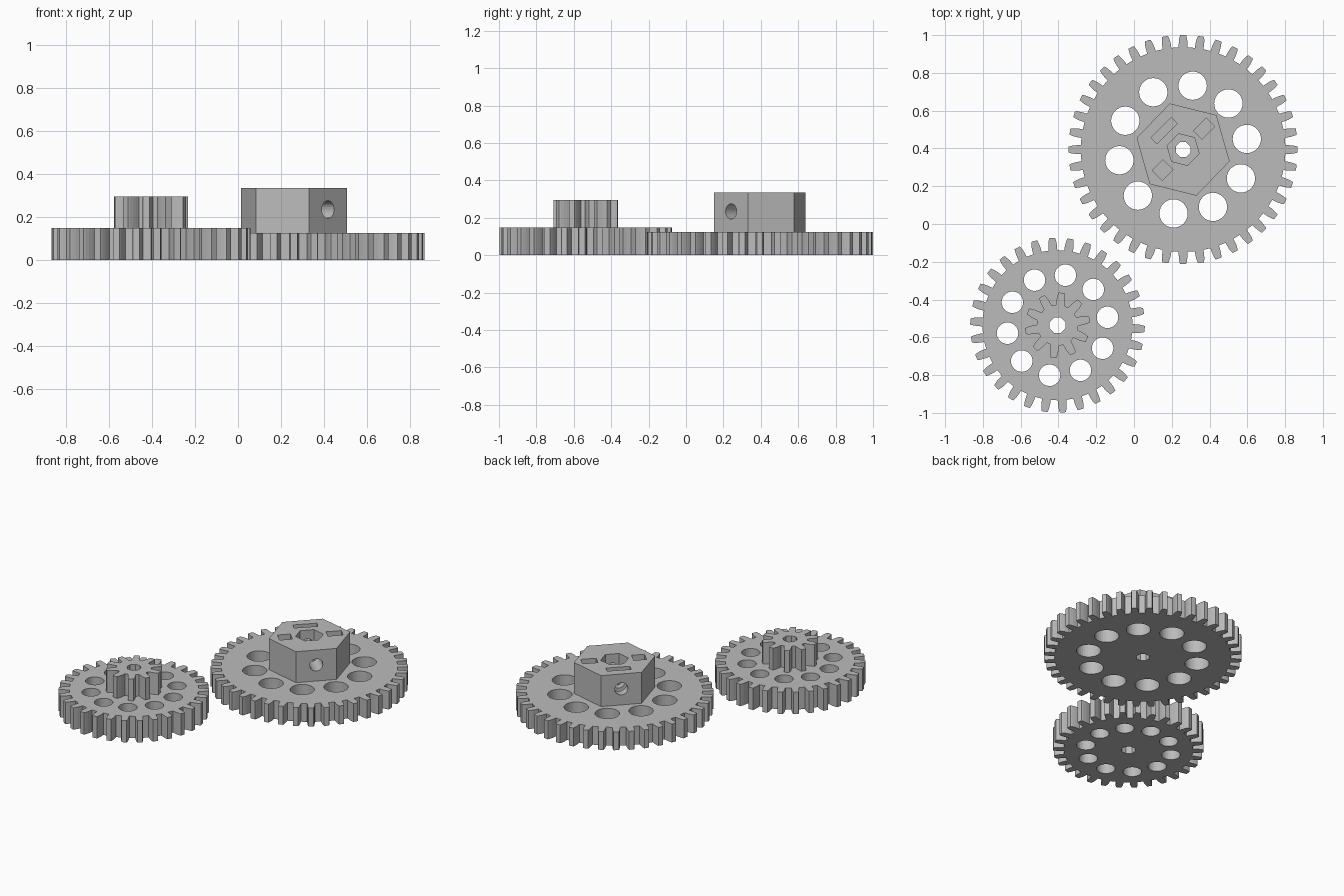
import bpy, bmesh
from math import cos, sin, pi, radians
from mathutils import Matrix, Vector

cube = bpy.data.objects.get("Cube")
if cube:
    bpy.data.objects.remove(cube)

grey = bpy.data.materials.new("plain grey")
grey.use_nodes = True
colour = (0.5, 0.5, 0.5, 1)
grey.diffuse_color = colour
grey.node_tree.nodes["Principled BSDF"].inputs["Base Color"].default_value = colour

MODULE = 0.0289
BIG, SMALL = (0.26, 0.394), (-0.405, -0.536)


def polar(r, a):
    return (r * cos(a), r * sin(a))


def ring(n, r, phase=0, centre=(0, 0)):
    """Regular polygon with its first corner at the phase angle in degrees."""
    pts = [polar(r, radians(phase) + 2 * pi * i / n) for i in range(n)]
    return [(x + centre[0], y + centre[1]) for x, y in pts]


def prism(name, outlines, z0, z1, at):
    """Extrude one or more closed outlines between two heights."""
    bm = bmesh.new()
    for pts in outlines:
        face = bm.faces.new([bm.verts.new((x, y, z0)) for x, y in pts])
        up = bmesh.ops.extrude_face_region(bm, geom=[face], use_keep_orig=True)
        verts = [v for v in up["geom"] if isinstance(v, bmesh.types.BMVert)]
        bmesh.ops.translate(bm, verts=verts, vec=(0, 0, z1 - z0))
    bmesh.ops.recalc_face_normals(bm, faces=bm.faces)
    mesh = bpy.data.meshes.new(name)
    bm.to_mesh(mesh)
    bm.free()
    mesh.materials.append(grey)
    obj = bpy.data.objects.new(name, mesh)
    obj.location = (*at, 0)
    bpy.context.collection.objects.link(obj)
    return obj


def cut(obj, cutter):
    """Subtract the cutter, then discard it."""
    cutter.hide_render = True
    mod = obj.modifiers.new("cut", "BOOLEAN")
    mod.operation, mod.solver, mod.object = "DIFFERENCE", "EXACT", cutter
    bpy.context.view_layer.objects.active = obj
    bpy.ops.object.modifier_apply(modifier=mod.name)
    bpy.data.objects.remove(cutter)


def gear_outline(teeth, phase):
    """Spur gear profile: root, pitch and tip points on both tooth flanks."""
    pitch = teeth * MODULE / 2
    flank = [(pitch - 1.25 * MODULE, 0.80), (pitch - 0.6 * MODULE, 0.80),
             (pitch, 0.76), (pitch + 0.6 * MODULE, 0.66), (pitch + MODULE, 0.54)]
    pts = []
    for i in range(teeth):
        a = radians(phase) + 2 * pi * i / teeth
        for side, rows in ((-1, flank), (1, flank[::-1])):
            pts += [polar(r, a + side * w * MODULE / r) for r, w in rows]
    return pts


def holes(radius, ring_radius, phase, bore):
    """Ten lightening holes around a central bore."""
    outlines = [ring(32, radius, centre=c) for c in ring(10, ring_radius, phase)]
    return outlines + [ring(8, bore, 22.5)]


# Large gear wheel
big_gear = prism("large_gear", [gear_outline(40, 0)], 0, 0.125, BIG)
cut(big_gear, prism("holes", holes(0.075, 0.342, 9.5, 0.042), -0.1, 0.3, BIG))

# Hexagonal hub with a hexagonal bolt pocket
hub = prism("hex_hub", [ring(6, 0.254, -14)], 0.125, 0.335, BIG)
cut(hub, prism("pocket", [ring(6, 0.087, -14)], 0, 0.5, BIG))

# Nut slots: angle, distance, radial size, tangential size
for angle, dist, length, width in ((135, 0.142, 0.045, 0.15),
                                   (45, 0.157, 0.096, 0.064),
                                   (225, 0.153, 0.08, 0.075)):
    turn = Matrix.Rotation(radians(angle), 2)
    corners = [turn @ Vector((dist + sx * length / 2, sy * width / 2))
               for sx, sy in ((-1, -1), (1, -1), (1, 1), (-1, 1))]
    cut(hub, prism("slot", [corners], 0.16, 0.5, BIG))

# Cross hole for the set screws
screw = prism("screw_hole", [ring(24, 0.041)], -0.5, 0.5, BIG)
screw.rotation_euler = (0, pi / 2, radians(-44))
screw.location.z = 0.234
bpy.context.view_layer.update()
cut(hub, screw)

# Small gear wheel with a pinion on top
small_gear = prism("small_gear", [gear_outline(30, -2.5)], 0, 0.148, SMALL)
cut(small_gear, prism("holes", holes(0.057, 0.268, 9, 0.045), -0.1, 0.3, SMALL))
pinion = prism("pinion", [gear_outline(10, 10.5)], 0.148, 0.295, SMALL)
cut(pinion, prism("bore", [ring(8, 0.045, 22.5)], 0, 0.5, SMALL))
